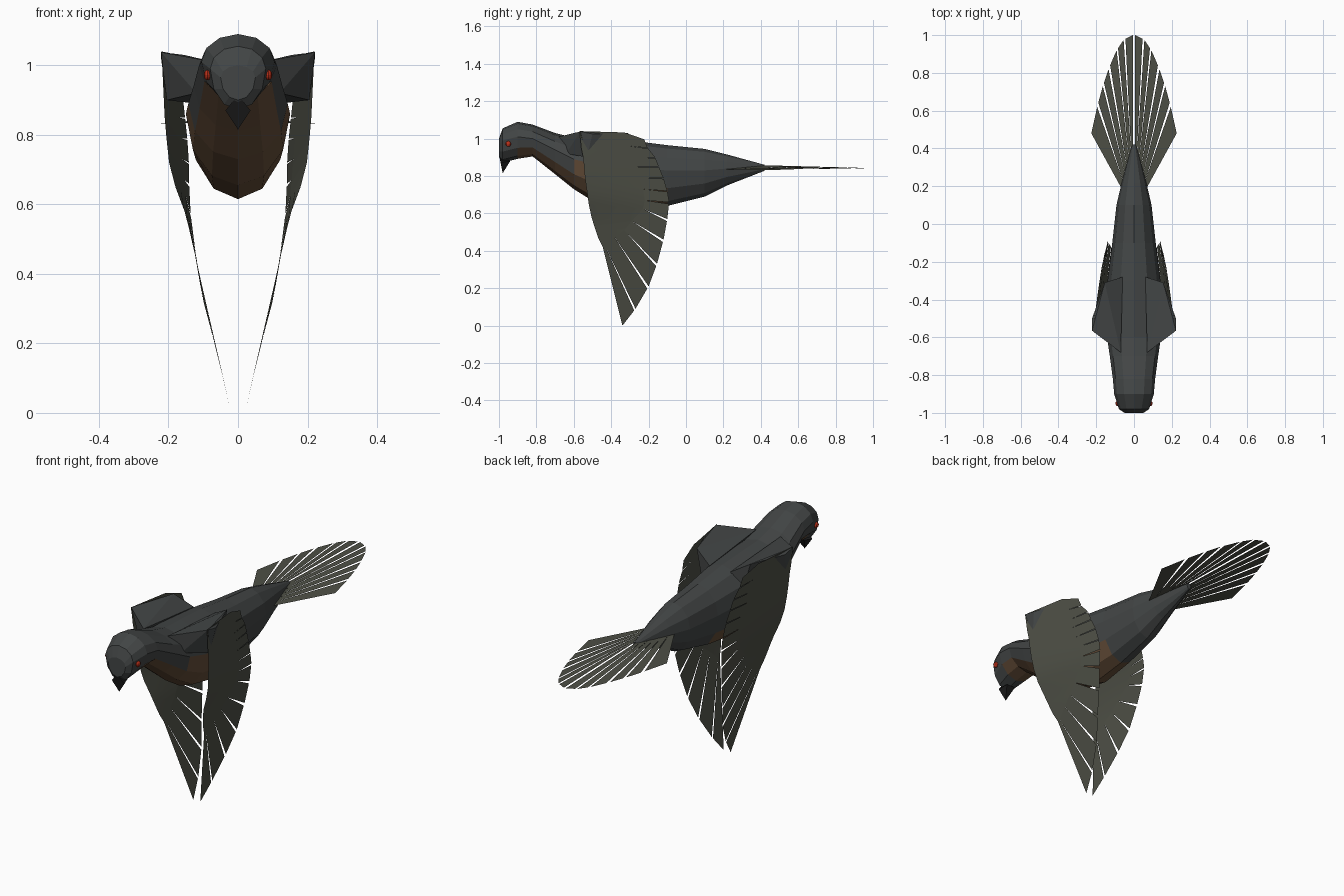
import bpy, bmesh, math
from mathutils import Vector

if "Cube" in bpy.data.objects:
    bpy.data.objects.remove(bpy.data.objects["Cube"])


def material(name, rgb):
    m = bpy.data.materials.new(name)
    m.diffuse_color = (*rgb, 1)
    m.use_nodes = True
    m.node_tree.nodes["Principled BSDF"].inputs["Base Color"].default_value = m.diffuse_color
    return m


GREY = material("slate_plumage", (0.055, 0.06, 0.06))
BROWN = material("brown_breast", (0.13, 0.075, 0.04))
OLIVE = material("olive_feather", (0.075, 0.078, 0.06))
BLACK = material("black_beak", (0.01, 0.01, 0.01))
RED = material("red_eye", (0.5, 0.03, 0.01))


def make(name, verts, faces, mats, mirror=False):
    me = bpy.data.meshes.new(name)
    me.from_pydata([tuple(v) for v in verts], [], faces)
    for m in mats:
        me.materials.append(m)
    bm = bmesh.new()
    bm.from_mesh(me)
    bmesh.ops.recalc_face_normals(bm, faces=bm.faces)
    bm.to_mesh(me)
    bm.free()
    ob = bpy.data.objects.new(name, me)
    bpy.context.collection.objects.link(ob)
    if mirror:
        ob.modifiers.new("mirror", 'MIRROR').use_mirror_merge = False
    return ob


def interp(table, v):
    if v <= table[0][0]:
        return table[0][1]
    for (a, p), (b, q) in zip(table, table[1:]):
        if v <= b:
            return p + (q - p) * (v - a) / (b - a)
    return table[-1][1]


# Body and head: rings along y given as (y, top, bottom, half width, widest z)
SECTIONS = [
    (-1.00, 1.00, 0.90, 0.05, 0.965), (-0.98, 1.055, 0.872, 0.08, 0.99),
    (-0.90, 1.09, 0.892, 0.105, 1.01), (-0.82, 1.075, 0.905, 0.112, 1.00),
    (-0.70, 1.03, 0.81, 0.128, 0.94), (-0.60, 1.005, 0.73, 0.143, 0.89),
    (-0.48, 1.00, 0.655, 0.15, 0.86), (-0.30, 0.99, 0.615, 0.14, 0.84),
    (-0.10, 0.965, 0.64, 0.115, 0.83), (0.10, 0.945, 0.69, 0.093, 0.83),
    (0.22, 0.915, 0.75, 0.065, 0.84), (0.42, 0.86, 0.828, 0.012, 0.845)]
N = 12
verts, faces = [], []
for y, top, bot, w, mid in SECTIONS:
    for k in range(N):
        a = 2 * math.pi * k / N
        s = math.sin(a)
        verts.append((w * math.cos(a), y, mid + s * ((top - mid) if s > 0 else (mid - bot))))
for i in range(len(SECTIONS) - 1):
    for k in range(N):
        j = (k + 1) % N
        faces.append((i * N + k, i * N + j, (i + 1) * N + j, (i + 1) * N + k))
faces += [tuple(range(N)), tuple(range(len(verts) - N, len(verts)))]
body = make("body", verts, faces, [GREY, BROWN])
for p in body.data.polygons:
    c = p.center
    if -0.93 < c.y < -0.05 and c.z < interp([(-0.9, 0.96), (-0.6, 0.86), (-0.05, 0.72)], c.y):
        p.material_index = 1

# Beak: short hooked cone pointing down
make("beak", [(-0.036, -0.99, 0.87), (0, -1.0, 0.915), (0.036, -0.99, 0.87),
              (0.025, -0.94, 0.88), (-0.025, -0.94, 0.88), (0, -0.98, 0.815)],
     [(0, 1, 5), (1, 2, 5), (2, 3, 5), (3, 4, 5), (4, 0, 5), (0, 1, 2, 3, 4)], [BLACK])

# Eyes
bpy.ops.mesh.primitive_uv_sphere_add(segments=8, ring_count=6, radius=0.015)
eye = bpy.context.object
eye.name = "eyes"
for v in eye.data.vertices:
    v.co = Vector((v.co.x * 0.7, v.co.y, v.co.z)) + Vector((0.088, -0.95, 0.972))
eye.data.materials.append(RED)
eye.modifiers.new("mirror", 'MIRROR')

# Shoulders: faceted wedges joining the back to the wing tops
SHOULDER = [(0.222, -0.565, 1.038), (0.222, -0.50, 1.025), (0.155, -0.31, 1.03),
            (0.07, -0.68, 1.01), (0.06, -0.28, 0.975), (0.12, -0.64, 0.92),
            (0.12, -0.30, 0.89), (0.205, -0.53, 0.90)]
sh = make("shoulders", SHOULDER, [], [GREY], True)
bm = bmesh.new()
bm.from_mesh(sh.data)
bmesh.ops.convex_hull(bm, input=bm.verts)
bm.to_mesh(sh.data)
bm.free()

# Wing lines in side view (y, z): leading edge, feather roots, feather tips
LEAD = [(-.44, .40), (-.445, .42), (-.47, .47), (-.49, .53), (-.505, .58), (-.52, .65), (-.53, .72),
        (-.54, .79), (-.545, .85), (-.55, .90), (-.56, .95), (-.565, 1.0), (-.57, 1.04)]
ROOT = [(-.44, .40), (-.43, .42), (-.38, .47), (-.33, .51), (-.29, .56), (-.23, .625), (-.22, .67),
        (-.23, .73), (-.25, .79), (-.27, .85), (-.28, .90), (-.30, .96), (-.33, 1.033)]
TIP = [(-.34, .0), (-.27, .09), (-.20, .21), (-.155, .33), (-.12, .46), (-.10, .57), (-.09, .66),
       (-.10, .72), (-.12, .79), (-.145, .85), (-.165, .90), (-.205, .95), (-.225, 1.0)]


def wing_point(p):
    # bend the flat outline inward toward the tip and the trailing edge
    y, z = p
    y0 = interp([(0, -.34), (.40, -.44), (.55, -.495), (1.04, -.57)], z)
    front = interp([(0, .02), (.57, .15), (.69, .195), (.83, .21), (1.04, .22)], z)
    back = interp([(0, .015), (.34, .106), (.6, .14), (.77, .142), (1.04, .155)], z)
    t = min(1, max(0, (y - y0) / (-.1 - y0)))
    return Vector((front + (back - front) * t, y, z))


n = len(LEAD)
mid = [((a[0] + b[0]) / 2, (a[1] + b[1]) / 2) for a, b in zip(LEAD, ROOT)]
strip = [wing_point(p) for p in LEAD + mid + ROOT]
quads = [(r * n + i, r * n + i + 1, (r + 1) * n + i + 1, (r + 1) * n + i)
         for r in range(2) for i in range(n - 1)]
coverts = make("wing_coverts", strip, quads, [OLIVE], True)
for p in coverts.data.polygons:
    p.use_smooth = True


# Feathers: one blade per pair of neighbouring root and tip points, with a gap
def feathers(name, roots, tips, gaps):
    vs, fs = [], []
    for i in range(len(tips) - 1):
        end = tips[i + 1].lerp(tips[i], gaps[i])
        b = len(vs)
        vs += [roots[i], tips[i], end, roots[i + 1]]
        fs.append((b, b + 1, b + 2, b + 3))
    return make(name, vs, fs, [OLIVE], True)


feathers("wing_feathers", [wing_point(p) for p in ROOT], [wing_point(p) for p in TIP],
         [0.1] * 6 + [0.07] * 6)

# Tail fan
tail_tip = [Vector(p) for p in [(.006, 1.0, .842), (.055, .975, .842), (.092, .92, .841), (.135, .82, .84),
                                (.165, .73, .838), (.195, .62, .836), (.226, .48, .833)]]
tail_root = [Vector((.004 + .011 * i, .40 - .034 * i, .858 - .004 * i)) for i in range(7)]
feathers("tail_feathers", tail_root, tail_tip, [0.2] * 5 + [0])
